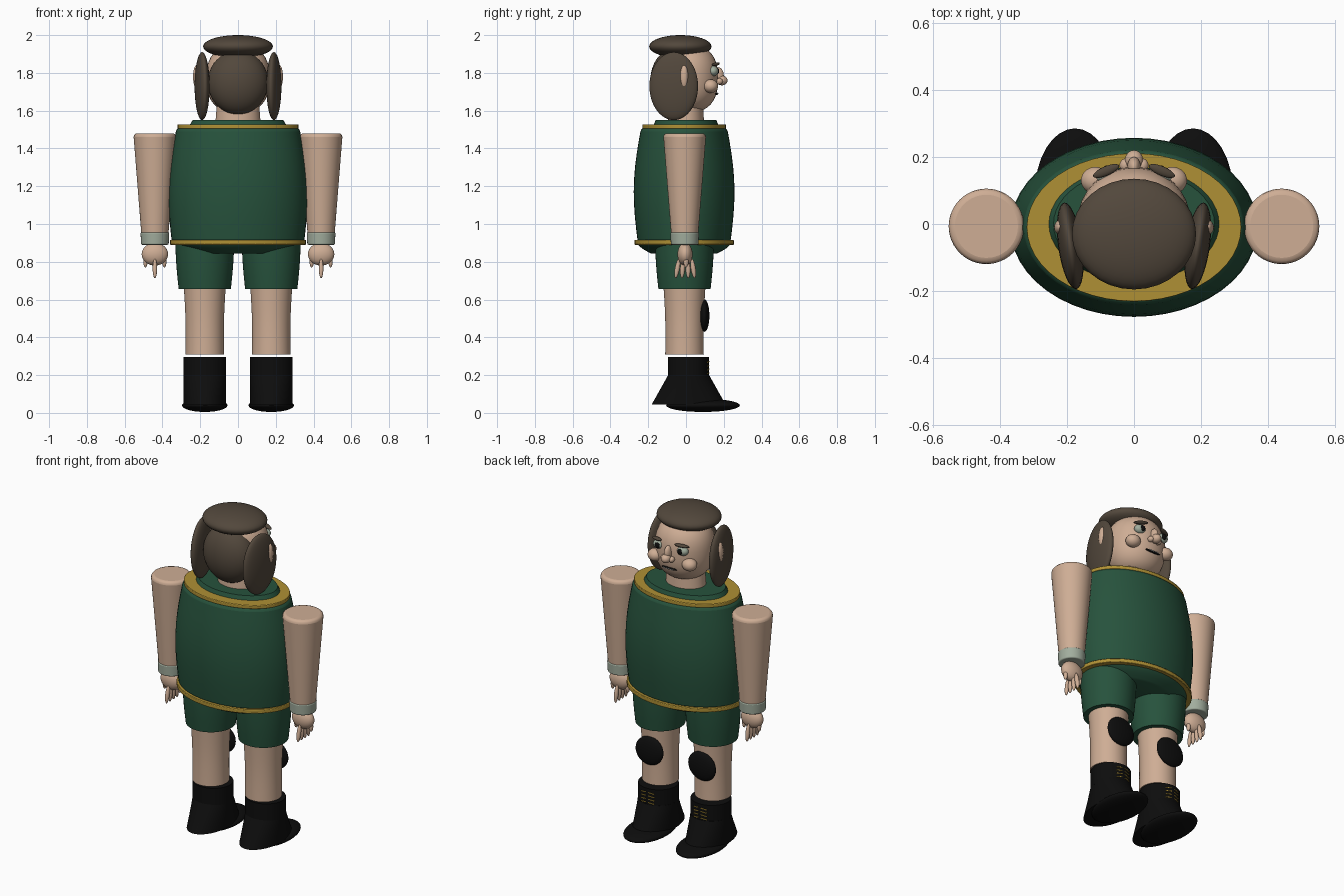
import bpy, bmesh, math
from mathutils import Matrix, Euler

default_cube = bpy.data.objects.get("Cube")
if default_cube:
    bpy.data.objects.remove(default_cube, do_unlink=True)


def material(name, red, green, blue):
    made = bpy.data.materials.new(name)
    made.use_nodes = True
    colour = (red, green, blue, 1)
    made.diffuse_color = colour
    made.node_tree.nodes["Principled BSDF"].inputs["Base Color"].default_value = colour
    return made


skin = material("skin", red=0.62, green=0.42, blue=0.3)
cloth = material("dark green cloth", red=0.02, green=0.085, blue=0.046)
gold = material("gold trim", red=0.43, green=0.28, blue=0.035)
brown = material("brown hair", red=0.085, green=0.064, blue=0.045)
black = material("black leather", red=0.004, green=0.004, blue=0.004)
grey = material("pale grey green", red=0.36, green=0.42, blue=0.34)
white = material("tooth white", red=0.7, green=0.7, blue=0.66)
parts = []


def finish(bm, name, surface):
    """Turn a bmesh into a named object with one material."""
    bmesh.ops.recalc_face_normals(bm, faces=bm.faces)
    mesh = bpy.data.meshes.new(name)
    bm.to_mesh(mesh)
    bm.free()
    mesh.materials.append(surface)
    made = bpy.data.objects.new(name, mesh)
    bpy.context.collection.objects.link(made)
    parts.append(made)
    return made


def barrel(name, surface, bottom, top, low, high, x=0, y=0, bulge=0, depth=1, spread=1, rim=0):
    """Upright elliptical barrel: radius runs from low to high and swells by
    bulge halfway; depth flattens it along y, spread lengthens its foot."""
    bm = bmesh.new()
    bmesh.ops.create_cone(bm, cap_ends=True, segments=48, radius1=1, radius2=1, depth=1)
    uprights = [e for e in bm.edges if abs(e.verts[0].co.z - e.verts[1].co.z) > 0.5]
    bmesh.ops.subdivide_edges(bm, edges=uprights, cuts=8, use_grid_fill=True)
    for vert in bm.verts:
        t = vert.co.z + 0.5
        radius = low + (high - low) * t
        swell = bulge * math.sin(math.pi * t)
        stretch = depth * (spread + (1 - spread) * t)
        vert.co.x = x + vert.co.x * (radius + swell)
        vert.co.y = y + vert.co.y * (radius * stretch + swell)
        vert.co.z = bottom + (top - bottom) * t
    made = finish(bm, name, surface)
    if rim:
        bevel = made.modifiers.new("rounded_rim", "BEVEL")
        bevel.width = rim
        bevel.segments = 3
        bevel.limit_method = "ANGLE"
        bevel.angle_limit = math.radians(50)


def blob(name, surface, place, size, turn=(0, 0, 0), fullness=2):
    """Ellipsoid with the given radii; a higher fullness squares its outline."""
    bm = bmesh.new()
    bmesh.ops.create_uvsphere(bm, u_segments=32, v_segments=20, radius=1)
    for vert in bm.verts:
        around = math.hypot(vert.co.x, vert.co.y)
        vert.co /= (around ** fullness + abs(vert.co.z) ** fullness) ** (1 / fullness)
    bm.transform(Matrix.LocRotScale(place, Euler(turn), size))
    finish(bm, name, surface)


def block(name, surface, place, size, turn=(0, 0, 0)):
    bm = bmesh.new()
    bmesh.ops.create_cube(bm, size=1)
    bm.transform(Matrix.LocRotScale(place, Euler(turn), size))
    finish(bm, name, surface)


# Tunic with trim at the collar and hem
barrel("tunic", cloth, bottom=0.9, top=1.51, low=0.35, high=0.325, y=-0.01,
       bulge=0.03, depth=0.7, rim=0.02)
barrel("tunic_yoke", cloth, bottom=1.5, top=1.55, low=0.27, high=0.24, depth=0.67)
barrel("tunic_tuck", cloth, bottom=0.845, top=0.9, low=0.24, high=0.34, y=-0.01,
       bulge=0.01, depth=0.74)
barrel("collar_trim", gold, bottom=1.505, top=1.527, low=0.32, high=0.32, y=-0.01,
       depth=0.69, rim=0.005)
barrel("hem_trim", gold, bottom=0.89, top=0.915, low=0.36, high=0.36, y=-0.01,
       depth=0.73, rim=0.005)

# Neck, head and hair
barrel("neck", skin, bottom=1.53, top=1.66, low=0.12, high=0.11, depth=0.8)
blob("head", skin, place=(0, 0.01, 1.77), size=(0.168, 0.16, 0.18), fullness=2.5)
blob("hair_cap", brown, place=(0, -0.03, 1.94), size=(0.185, 0.165, 0.06))
blob("hair_back", brown, place=(0, -0.08, 1.75), size=(0.16, 0.11, 0.17))

# Nose and mouth
blob("nose_bridge", skin, place=(0, 0.17, 1.785), size=(0.02, 0.03, 0.045))
blob("nose_tip", skin, place=(0, 0.19, 1.76), size=(0.027, 0.03, 0.026))
blob("mouth", black, place=(0, 0.16, 1.69), size=(0.05, 0.01, 0.007))
for step in range(-2, 3):
    block("tooth", white, place=(step * 0.014, 0.168, 1.69), size=(0.01, 0.006, 0.005))

for s, side in ((1, "left_"), (-1, "right_")):
    # Side hair, ear and face details
    blob(side + "side_hair", brown, place=(s * 0.19, -0.065, 1.73),
         size=(0.036, 0.13, 0.18), turn=(0, 0, -s * 0.14))
    blob(side + "ear", skin, place=(s * 0.22, -0.01, 1.78), size=(0.018, 0.022, 0.06))
    blob(side + "cheek", skin, place=(s * 0.115, 0.13, 1.73), size=(0.043, 0.04, 0.036))
    blob(side + "nostril", skin, place=(s * 0.026, 0.175, 1.755), size=(0.017, 0.02, 0.017))
    blob(side + "eye", grey, place=(s * 0.08, 0.145, 1.81), size=(0.034, 0.026, 0.027))
    blob(side + "pupil", black, place=(s * 0.076, 0.166, 1.81), size=(0.016, 0.009, 0.017))
    blob(side + "brow", brown, place=(s * 0.083, 0.158, 1.846), size=(0.042, 0.014, 0.009),
         turn=(0, s * 0.12, -s * 0.4))

    # Arm, wristband and hand
    arm_x = s * 0.44
    barrel(side + "arm", skin, bottom=0.9, top=1.48, low=0.068, high=0.114,
           x=arm_x, y=-0.007, rim=0.02)
    barrel(side + "wristband", grey, bottom=0.89, top=0.955, low=0.073, high=0.076,
           x=arm_x, y=-0.007, rim=0.006)
    blob(side + "palm", skin, place=(arm_x, -0.005, 0.84), size=(0.07, 0.04, 0.06))
    for step in range(4):
        finger_y = step * 0.028 - 0.046
        blob(side + "finger", skin, place=(arm_x, finger_y, 0.765),
             size=(0.012, 0.013, 0.052), turn=(finger_y * 4, 0, 0))
    for offset in (-0.05, 0.05):
        blob(side + "thumb", skin, place=(arm_x + offset, 0, 0.8), size=(0.011, 0.013, 0.03))

    # Shorts, leg and knee pad
    leg_x = s * 0.176
    barrel(side + "shorts", cloth, bottom=0.655, top=0.9, low=0.138, high=0.156,
           x=leg_x, y=-0.008, bulge=0.003)
    barrel(side + "leg", skin, bottom=0.31, top=0.68, low=0.102, high=0.112,
           x=leg_x, y=-0.008, bulge=-0.005)
    blob(side + "knee_pad", black, place=(leg_x, 0.097, 0.515),
         size=(0.092, 0.027, 0.085), turn=(0, s * 0.3, 0))

    # Boot, sole and laces
    barrel(side + "boot_shaft", black, bottom=0.18, top=0.295, low=0.113, high=0.113,
           x=leg_x, y=0.012, depth=0.96)
    barrel(side + "boot_foot", black, bottom=0.045, top=0.2, low=0.113, high=0.113,
           x=leg_x, y=0.014, depth=0.96, spread=1.8)
    blob(side + "sole", black, place=(leg_x, 0.09, 0.04), size=(0.12, 0.195, 0.035))
    for row in range(5):
        for way in (-1, 1):
            block(side + "lace", gold, place=(leg_x + way * 0.026, 0.117, 0.19 + row * 0.02),
                  size=(0.036, 0.008, 0.004), turn=(0, way * 0.15, -way * 0.2))

# Smooth shading that keeps the rims sharp
bpy.ops.object.select_all(action="DESELECT")
for part in parts:
    part.select_set(True)
bpy.context.view_layer.objects.active = parts[0]
bpy.ops.object.shade_smooth_by_angle(angle=math.radians(45))
